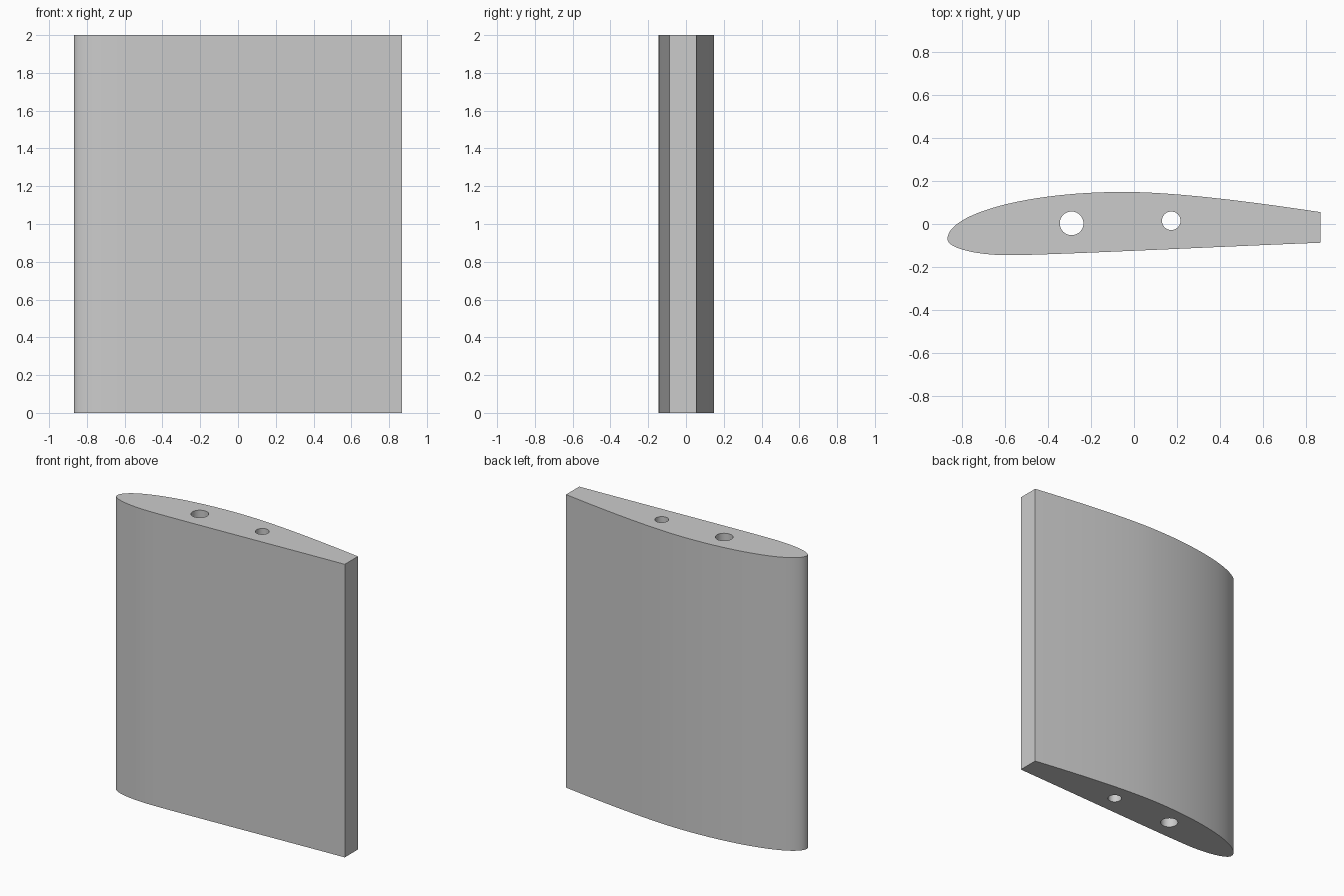
import bpy
import bmesh
import math

cube = bpy.data.objects.get("Cube")
if cube:
    bpy.data.objects.remove(cube, do_unlink=True)

HEIGHT = 2.0

grey = bpy.data.materials.new("plain_grey")
grey.use_nodes = True
colour = (0.6, 0.6, 0.6, 1)
grey.diffuse_color = colour
grey.node_tree.nodes["Principled BSDF"].inputs["Base Color"].default_value = colour


def add_spline(curve, knots, resolution):
    """Closed Bezier outline; each knot is (left handle, point, right handle)."""
    spline = curve.splines.new("BEZIER")
    spline.bezier_points.add(len(knots) - 1)
    for point, (left, co, right) in zip(spline.bezier_points, knots):
        point.handle_left_type = point.handle_right_type = "FREE"
        point.handle_left, point.co, point.handle_right = [(*p, 0) for p in (left, co, right)]
    spline.use_cyclic_u = True
    spline.resolution_u = resolution


def add_hole(curve, x, y, r):
    """Round spar hole through the section."""
    k = r * 0.5523
    knots = []
    for i in range(4):
        c, s = round(math.cos(i * math.pi / 2)), round(math.sin(i * math.pi / 2))
        px, py = x + r * c, y + r * s
        knots.append(((px + k * s, py - k * c), (px, py), (px - k * s, py + k * c)))
    add_spline(curve, knots, 10)


# Aerofoil section: nose, crown, blunt tail, belly
section = bpy.data.curves.new("wing_section", "CURVE")
section.dimensions = "2D"
section.fill_mode = "BOTH"
section.extrude = HEIGHT / 2
tail_top, tail_bottom = (0.867, 0.055), (0.867, -0.087)
add_spline(section, [
    ((-0.867, -0.111), (-0.867, -0.07), (-0.867, 0.047)),
    ((-0.5, 0.149), (-0.05, 0.149), (0.2, 0.149)),
    ((0.57, 0.1), tail_top, tail_top),
    (tail_bottom, tail_bottom, (0.4, -0.105)),
    ((-0.4, -0.145), (-0.58, -0.145), (-0.738, -0.145)),
], 24)
add_hole(section, -0.29, 0.003, 0.055)
add_hole(section, 0.173, 0.015, 0.043)

# Turn the extruded section into a welded solid
helper = bpy.data.objects.new("section_helper", section)
bpy.context.collection.objects.link(helper)
bpy.context.view_layer.update()
mesh = bpy.data.meshes.new_from_object(helper.evaluated_get(bpy.context.evaluated_depsgraph_get()))
bpy.data.objects.remove(helper, do_unlink=True)

bm = bmesh.new()
bm.from_mesh(mesh)
bmesh.ops.remove_doubles(bm, verts=bm.verts, dist=0.0001)
bmesh.ops.translate(bm, verts=bm.verts, vec=(0, 0, HEIGHT / 2))
bmesh.ops.recalc_face_normals(bm, faces=bm.faces)
bm.to_mesh(mesh)
bm.free()
mesh.materials.clear()
mesh.materials.append(grey)

wing = bpy.data.objects.new("wing_panel", mesh)
bpy.context.collection.objects.link(wing)
bpy.context.view_layer.objects.active = wing
wing.select_set(True)
bpy.ops.object.shade_smooth_by_angle(angle=math.radians(30))
